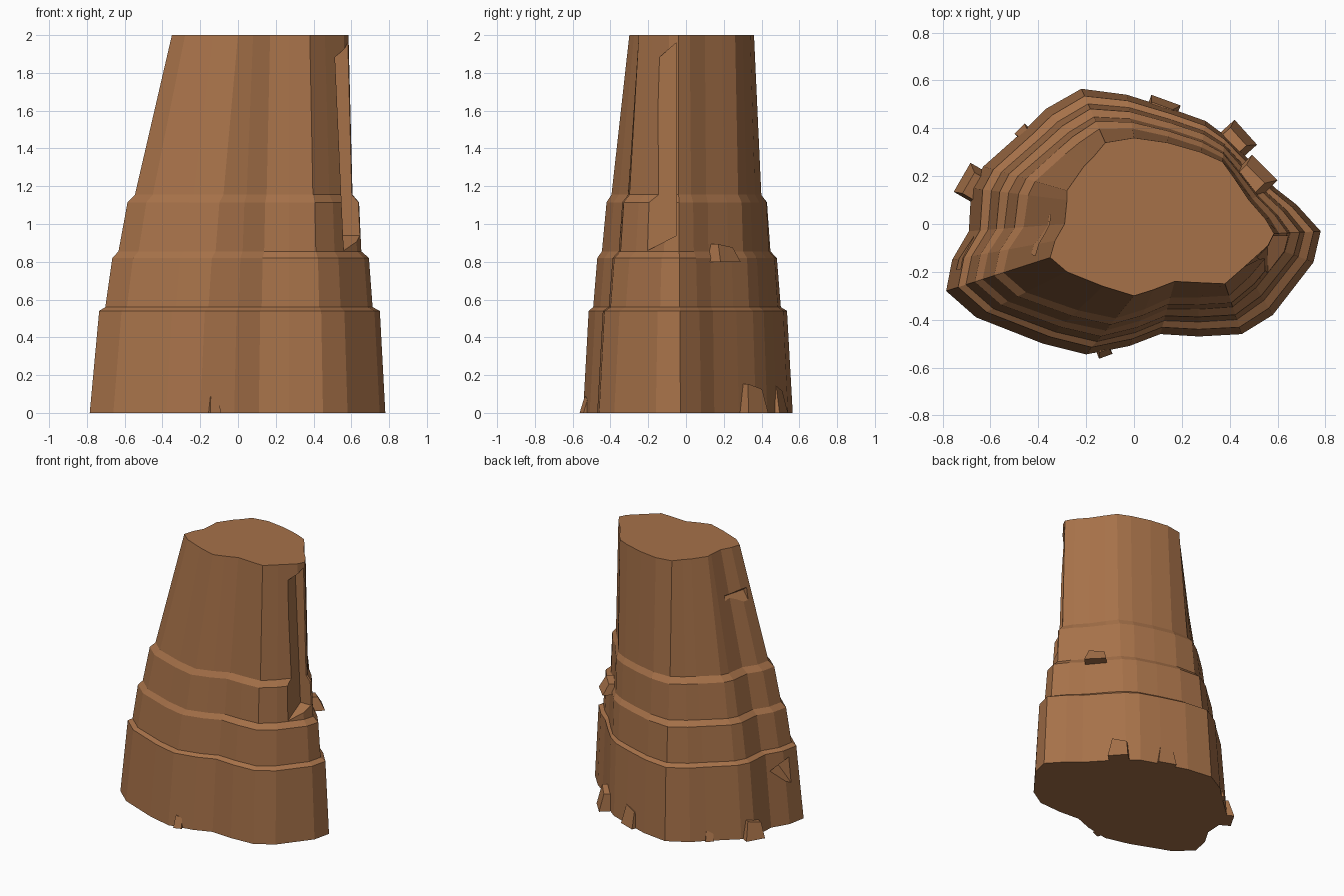
import bpy, bmesh, math
from mathutils import Matrix, Vector

cube = bpy.data.objects.get("Cube")
if cube:
    bpy.data.objects.remove(cube, do_unlink=True)

brown = bpy.data.materials.new("rock_brown")
brown.use_nodes = True
brown.diffuse_color = (0.38, 0.165, 0.066, 1)
bsdf = brown.node_tree.nodes["Principled BSDF"]
bsdf.inputs["Base Color"].default_value = brown.diffuse_color
bsdf.inputs["Roughness"].default_value = 0.9


def finish(bm, name):
    bmesh.ops.recalc_face_normals(bm, faces=bm.faces)
    mesh = bpy.data.meshes.new(name)
    bm.to_mesh(mesh)
    bm.free()
    mesh.materials.append(brown)
    ob = bpy.data.objects.new(name, mesh)
    bpy.context.collection.objects.link(ob)
    return ob


def loft(name, rings):
    bm = bmesh.new()
    loops = [[bm.verts.new(p) for p in ring] for ring in rings]
    n = len(loops[0])
    for a, b in zip(loops, loops[1:]):
        for i in range(n):
            j = (i + 1) % n
            bm.faces.new((a[i], a[j], b[j], b[i]))
    bm.faces.new(loops[0][::-1])
    bm.faces.new(loops[-1])
    return finish(bm, name)


def carve(target, cutter):
    cutter.hide_render = True
    cutter.hide_viewport = True
    cutter.display_type = 'WIRE'
    mod = target.modifiers.new(cutter.name, 'BOOLEAN')
    mod.operation = 'DIFFERENCE'
    mod.solver = 'EXACT'
    mod.object = cutter


# Footprint and summit outlines, matching point for point
base = [(.78, -.03), (.68, .08), (.59, .15), (.47, .28), (.38, .37), (.3, .43),
        (.16, .48), (-.03, .54), (-.22, .565), (-.37, .48), (-.45, .4), (-.63, .24),
        (-.68, .15), (-.69, -.03), (-.76, -.15), (-.785, -.28), (-.66, -.39),
        (-.38, -.5), (-.2, -.545), (-.02, -.51), (.11, -.46), (.27, -.47),
        (.45, -.46), (.58, -.38), (.75, -.16)]
summit = [(.585, -.04), (.55, .02), (.48, .1), (.42, .19), (.37, .26), (.28, .3),
          (.14, .34), (0, .36), (-.12, .34), (-.17, .28), (-.21, .24), (-.28, .14),
          (-.28, .1), (-.29, 0), (-.33, -.07), (-.35, -.14), (-.28, -.2),
          (-.13, -.26), (0, -.3), (.08, -.275), (.17, -.24), (.27, -.245),
          (.38, -.25), (.46, -.18), (.56, -.09)]

# Stepped terraces: height, inset on the sloping side, inset on the steep side
terraces = [(0, 0, 0), (.54, .115, .15), (.56, .19, .35), (.82, .275, .45),
            (.855, .35, .66), (1.115, .46, .72), (1.155, .55, .9), (2, 1, 1)]
rings = []
for z, gentle, steep in terraces:
    ring = []
    for (bx, by), (tx, ty) in zip(base, summit):
        w = min(1, max(0, .5 + .62 * bx + .35 * by))
        t = gentle + (steep - gentle) * w
        ring.append((bx + (tx - bx) * t, by + (ty - by) * t, z))
    rings.append(ring)
pillar = loft("rock_pillar", rings)

# Long notch broken out beside the steep ridge
notch = [(-.45, .73), (-.05, .94), (-.05, 1.96), (-.45, 1.62)]
cutter = loft("ridge_notch_cutter", [
    [(.56 - .045 * (z - .85), y, z) for y, z in notch],
    [(1.0, y, z) for y, z in notch]])
carve(pillar, cutter)


# Shallow chips on the sloping side
def chip(name, centre, size, turn):
    bm = bmesh.new()
    bmesh.ops.create_cube(bm, size=size)
    rot = Matrix.Rotation(turn, 4, 'Z') @ Matrix.Rotation(math.radians(40), 4, 'Y')
    bmesh.ops.transform(bm, matrix=Matrix.Translation(centre) @ rot, verts=bm.verts)
    carve(pillar, finish(bm, name))


chip("lower_chip_cutter", Vector((-.8, -.1, .4)), .2, math.radians(10))
chip("upper_chip_cutter", Vector((-.48, -.02, 1.66)), .18, math.radians(-15))


# Loose rock slabs leaning on the pillar, tapering towards the top
def slab(name, x, y, z, width, depth, height, facing):
    a = math.radians(facing)
    out, side = Vector((math.cos(a), math.sin(a), 0)), Vector((-math.sin(a), math.cos(a), 0))
    c = Vector((x, y, z))
    low = [c + side * s * width / 2 + out * o * depth / 2
           for s, o in ((-1, -1), (1, -1), (1, 1), (-1, 1))]
    high = [c + side * (s * width * .36 + width * .05) + out * (o * depth * .35 - depth * .2)
            + Vector((0, 0, height * (1 - .1 * s)))
            for s, o in ((-1, -1), (1, -1), (1, 1), (-1, 1))]
    loft(name, [low, high])


slab("back_slab", .12, .48, 0, .13, .08, .13, 70)
slab("back_left_slab", .43, .35, 0, .14, .1, .14, 42)
slab("back_right_slab", -.45, .37, 0, .06, .08, .08, 135)
slab("right_slab", -.675, .17, 0, .14, .1, .12, 150)
slab("front_splinter", -.13, -.52, 0, .06, .07, .08, 290)
slab("ledge_slab", .5, .19, .8, .15, .13, .085, 45)
